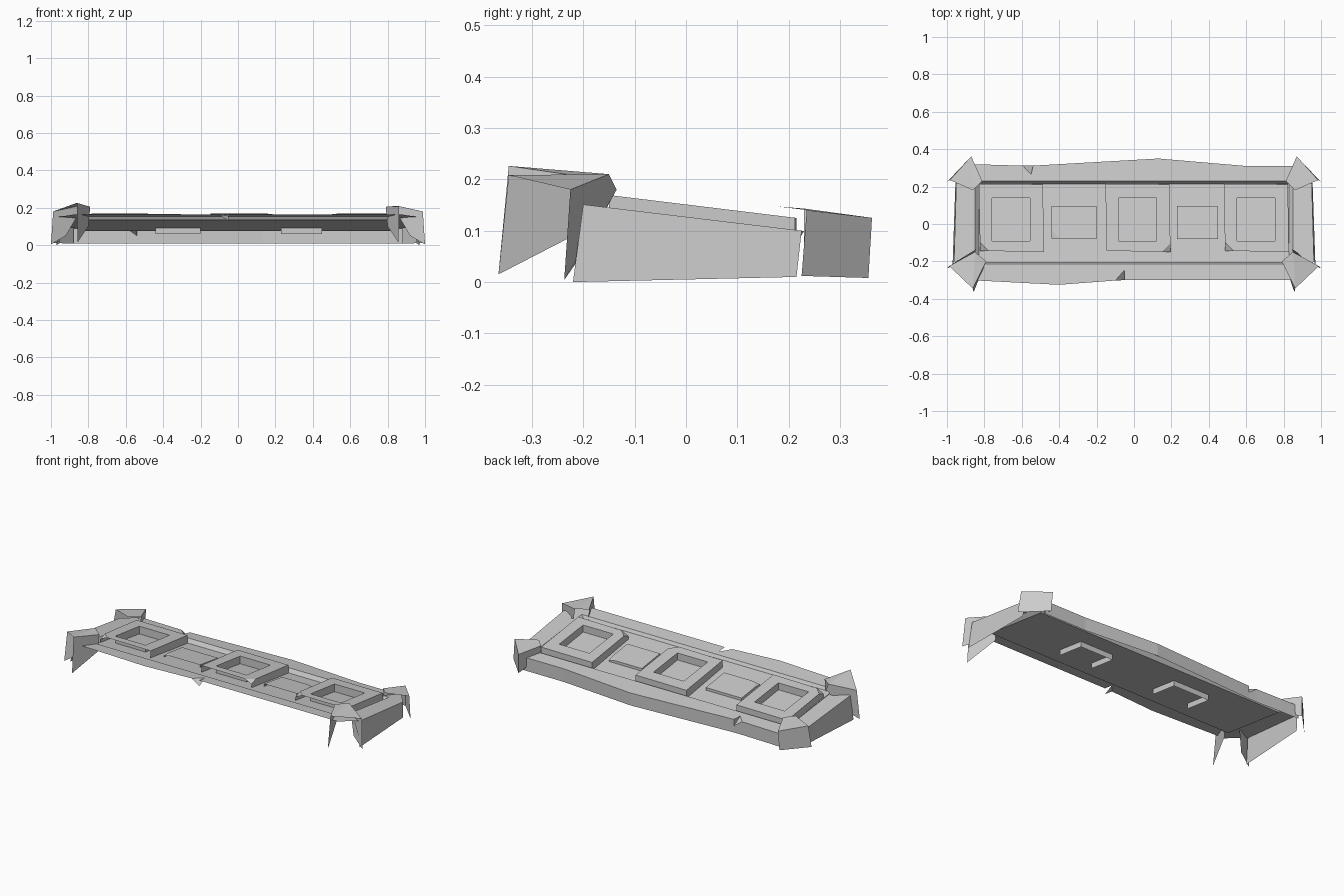
import bpy, bmesh

if "Cube" in bpy.data.objects:
    bpy.data.objects.remove(bpy.data.objects["Cube"])


def build(name, polys):
    """Open flat-faced shell from a list of polygons."""
    bm = bmesh.new()
    for p in polys:
        bm.faces.new([bm.verts.new(v) for v in p])
    bmesh.ops.remove_doubles(bm, verts=bm.verts, dist=0.0005)
    me = bpy.data.meshes.new(name)
    bm.to_mesh(me)
    bm.free()
    ob = bpy.data.objects.new(name, me)
    bpy.context.collection.objects.link(ob)
    return ob


# Sloping planes that every layer of the slab follows
def floor(x, y, d=0.0):
    return (x, y, 0.106 - 0.14 * y + d)


def rail(x, y, d=0.0):
    return (x, y, 0.127 - 0.12 * y + d)


def crest(x, y, d=0.0):
    return (x, y, 0.151 - 0.122 * y + d)


def drop(p, z):
    return (p[0], p[1], z)


def lerp(a, b, dist):
    l = ((a[0] - b[0]) ** 2 + (a[1] - b[1]) ** 2) ** 0.5
    return tuple(a[i] + (b[i] - a[i]) * dist / l for i in range(3))


def block(name, corners, plane, lift, depth, chip, hole=None):
    """Raised block, open at the front, one chipped corner, optional sunk hole."""
    n = 4
    top = [plane(x, y, lift) for x, y in corners]
    low = [floor(x, y, depth) for x, y in corners]
    a, b = list(top), list(top)
    a[chip] = lerp(top[chip], top[chip - 1], 0.045)
    b[chip] = lerp(top[chip], top[(chip + 1) % n], 0.045)
    tip = tuple(0.5 * (p + q) for p, q in zip(top[chip], floor(*corners[chip])))
    polys = [[a[chip], tip, b[chip]]]
    for k in range(1, n):  # side 0 (front) stays open
        j = (k + 1) % n
        wall = [low[k], low[j]]
        wall += [tip, a[j]] if j == chip else [top[j]]
        wall += [b[k], tip] if k == chip else [top[k]]
        polys.append(wall)
    if hole:
        x0, x1, y0, y1 = hole
        pts = [(x0, y0), (x1, y0), (x1, y1), (x0, y1)]
        inn = [plane(x, y, lift) for x, y in pts]
        bot = [floor(x, y, 0.001) for x, y in pts]
        for k in range(n):
            j = (k + 1) % n
            polys.append([b[k], a[j], inn[j], inn[k]])
            polys.append([inn[k], inn[j], bot[j], bot[k]])
        polys.append([a[chip], b[chip], inn[chip]])
    else:
        polys.append([p for k in range(n) for p in ([a[k], b[k]] if k == chip else [top[k]])])
    return build(name, polys)


# Sunken floor with its sloped border
inner = [(-.85, -.215), (.85, -.215), (.85, .23), (-.85, .23)]
base = [(-.83, -.205), (.83, -.205), (.83, .215), (-.83, .215)]
polys = [[floor(*p) for p in base]]
for k in range(4):
    j = (k + 1) % 4
    polys.append([rail(*inner[k]), rail(*inner[j]), floor(*base[j]), floor(*base[k])])
build("sunken_floor", polys)

# Back rail, with a chip in its edge, and the back wall
edge = [(.88, .31), (.6, .31), (.13, .35), (-.54, .312), (-.595, .312), (-.88, .32)]
top = [rail(*p) for p in edge]
notch, dent = rail(-.55, .265), rail(-.54, .312, -.04)
polys = [[rail(.85, .23)] + top[:4] + [notch] + top[4:] + [rail(-.85, .23)],
         [top[4], notch, dent], [top[3], dent, notch]]
for k in range(5):
    p, q = top[k], top[k + 1]
    if k == 3:
        polys.append([p, dent, q][::-1])
        p = dent
        polys[-1] = [dent, drop(top[3], .01), drop(q, .01), q]
    else:
        polys.append([p, drop(p, .01), drop(q, .01), q])
build("back_rail", polys)

# Front rail, with a chip, open below
edge = [(-.88, -.30), (-.4, -.325), (-.1, -.302), (-.05, -.30), (.88, -.30)]
top = [rail(*p) for p in edge]
notch, dent = rail(-.05, -.245), rail(-.05, -.30, -.035)
build("front_rail", [[rail(-.85, -.215)] + top[:3] + [notch] + top[3:] + [rail(.85, -.215)],
                     [top[2], dent, notch]])

# Mirrored ends: end rail, end wall and corner caps
for s, side in ((1, "right"), (-1, "left")):
    def mir(polys):
        return [[(s * x, y, z) for x, y, z in p][::s] for p in polys]

    a, b = rail(.962, -.2), rail(.95, .225)
    build(side + "_end", mir([
        [rail(.85, -.215), rail(.88, -.3), a, b, rail(.88, .31), rail(.85, .23)],
        [a, (.97, -.22, 0), (.955, .215, .01), b]]))

    # front cap: roof and two hanging flaps, open to the front
    P, Q = (.988, -.225, .18), (.862, -.345, .208 if s > 0 else .226)
    R, S = (.79, -.2, .205), (.85, -.15, .21)
    build(side + "_front_cap", mir([
        [P, S, Q], [Q, S, R],
        [P, (1, -.237, .004), (.92, -.205, .05), (.845, -.135, .18), S],
        [Q, R, (.8, -.2, .1), (.858, -.365, .015)]]))

    # back cap: roof with outer and inner walls
    P, Q = (.985, .235, .14), (.87, .362, .125)
    R, S = (.812, .23, .143), (.86, .18, .147)
    P2, Q2 = (1, .225, .012), (.875, .355, .008)
    build(side + "_back_cap", mir([
        [P, Q, S], [Q, R, S], [P, P2, Q2, Q], [Q, Q2, (.82, .23, .07), R]]))

# Three square frames with sunk centres
for i, (x, chip) in enumerate(((-.655, 0), (.022, 1), (.655, 0))):
    corners = [(x - .168, -.143), (x + .173, -.15), (x + .168, .212), (x - .175, .215)]
    block(f"square_frame_{i + 1}", corners, crest, 0, 0, chip,
          (x - .105, x + .098, -.09, .14))

# Two low panels between the frames, their walls passing through the floor
for i, (x0, x1, chip) in enumerate(((-.44, -.2, 0), (.23, .45, 2))):
    corners = [(x0, -.08), (x1, -.08), (x1, .095), (x0, .095)]
    block(f"low_panel_{i + 1}", corners, floor, .016, -.033, chip)
